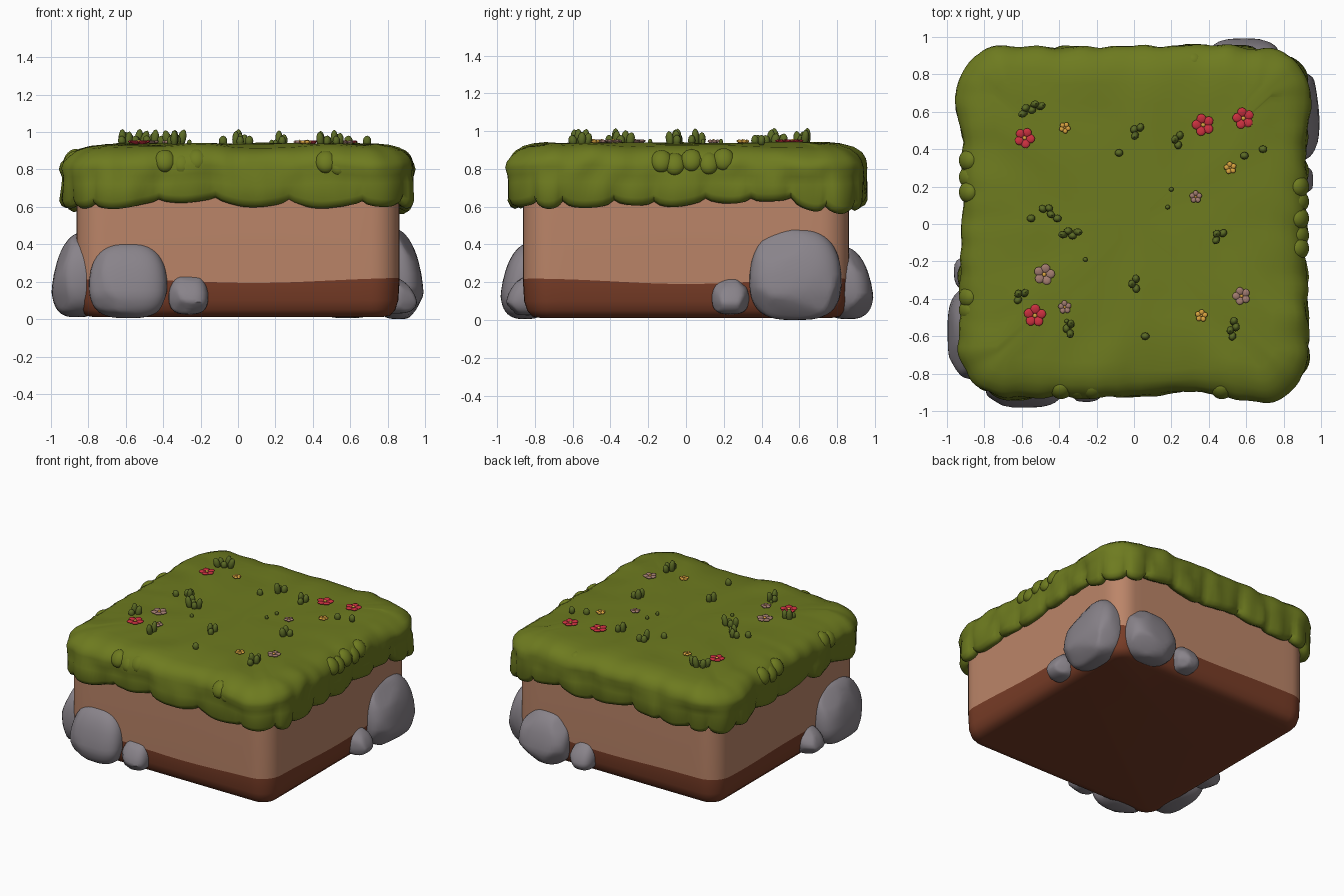
import bpy, bmesh, math, random
from mathutils import Vector, Matrix, noise

if "Cube" in bpy.data.objects:
    bpy.data.objects.remove(bpy.data.objects["Cube"])

random.seed(7)


def material(name, rgb):
    m = bpy.data.materials.new(name)
    m.diffuse_color = (*rgb, 1)
    m.use_nodes = True
    m.node_tree.nodes["Principled BSDF"].inputs["Base Color"].default_value = m.diffuse_color
    return m


GRASS = material("grass green", (0.155, 0.198, 0.014))
BLADE = material("dark blade green", (0.105, 0.145, 0.018))
DIRT = material("light dirt", (0.50, 0.235, 0.14))
SOIL = material("dark soil", (0.19, 0.046, 0.02))
STONE = material("grey stone", (0.25, 0.228, 0.255))
RED = material("red petals", (0.60, 0.03, 0.05))
YELLOW = material("yellow petals", (0.70, 0.37, 0.05))
PINK = material("dusty pink petals", (0.36, 0.20, 0.16))


def finish(name, bm, mats, angle=40):
    bmesh.ops.recalc_face_normals(bm, faces=bm.faces[:])
    me = bpy.data.meshes.new(name)
    for f in bm.faces:
        f.smooth = True
    bm.to_mesh(me)
    bm.free()
    for m in mats:
        me.materials.append(m)
    me.set_sharp_from_angle(angle=math.radians(angle))
    ob = bpy.data.objects.new(name, me)
    bpy.context.collection.objects.link(ob)
    return ob


def outline(a, r, n_side, n_corner):
    """Rounded square, counter-clockwise: list of (point, outward normal)."""
    pts = []
    for q in range(4):
        rot = Matrix.Rotation(q * math.pi / 2, 2)
        for i in range(n_side):
            y = -(a - r) + 2 * (a - r) * i / n_side
            pts.append((rot @ Vector((a, y)), rot @ Vector((1, 0))))
        for i in range(n_corner):
            t = math.pi / 2 * i / n_corner
            n = Vector((math.cos(t), math.sin(t)))
            pts.append((rot @ (Vector((a - r, a - r)) + n * r), rot @ n))
    return pts


def loft(bm, rings, mat_of_band=None, cap_start=False, cap_end=False):
    vs = [[bm.verts.new(p) for p in ring] for ring in rings]
    for k in range(len(vs) - 1):
        for i in range(len(vs[k])):
            j = (i + 1) % len(vs[k])
            f = bm.faces.new((vs[k][i], vs[k][j], vs[k + 1][j], vs[k + 1][i]))
            if mat_of_band:
                f.material_index = mat_of_band(k)
    for flag, ring, k in ((cap_start, vs[0], 0), (cap_end, vs[-1], len(vs) - 2)):
        if flag:
            f = bm.faces.new(ring)
            f.material_index = mat_of_band(k) if mat_of_band else 0


# Earth block: dark soil below a wavy line, light dirt above
bm = bmesh.new()
base = outline(0.863, 0.15, 20, 8)
rings = []
for inset, z in ((0.10, 0.01), (0.05, 0.018), (0.022, 0.05), (0.006, 0.10), (0, None), (0, 0.72)):
    ring = []
    for p, n in base:
        q = p - n * inset
        wave = 0.198 + 0.012 * math.sin(5.5 * p.x + 0.9) * math.cos(5 * p.y) + 0.035 * (p.x * p.y) ** 2
        ring.append((q.x, q.y, wave if z is None else z))
    rings.append(ring)
loft(bm, rings, lambda k: 0 if k < 4 else 1, True, True)
finish("earth_block", bm, [SOIL, DIRT])

# Grass cap: rounded mat with plump drooping lobes along its lower edge
bm = bmesh.new()
base = outline(0.885, 0.22, 44, 18)
count = len(base)
lobes, i = [], 0
while i < count:
    w = min(random.randint(7, 13), count - i)
    if count - i - w < 6:
        w = count - i
    depth, push = random.uniform(0.022, 0.045), random.uniform(0.010, 0.022)
    for k in range(w):
        s = max(0, 1 - (2 * k / w - 1) ** 2) ** 0.65
        x, y = base[i + k][0]
        swell = 0.03 * noise.noise(Vector((x * 3.2, y * 3.2, 9)))
        corner = min(1, max(0, abs(x * y) - 0.45) / 0.22)
        lobes.append((depth * s + swell + 0.025 * corner, push * s, corner))
    i += w
rows = ((-0.09, 0.06, None), (-0.035, 0.012, None), (-0.01, 0.0, None), (0.014, 0.012, None),
        (0.028, 0.04, None), (0.030, 0, 0.725), (0.034, 0, 0.77), (0.044, 0, 0.815), (0.040, 0, 0.85),
        (0.016, 0, 0.884), (-0.025, 0, 0.911), (-0.08, 0, 0.926), (-0.15, 0, 0.933))
rings = []
for k, (off, dz, z) in enumerate(rows):
    ring = []
    fade = max(0, 1 - max(0, k - 4) / 4)
    for (p, n), (dep, push, corner) in zip(base, lobes):
        wob = 0.035 * noise.noise(Vector((p.x * 3, p.y * 3, 1.7 + (z or 0.68) * 2)))
        wob += 0.018 * noise.noise(Vector((p.x * 9, p.y * 9, (z or 0.68) * 9)))
        q = p + n * (off + push * fade * (k > 0) + (wob + 0.012 * corner) * (k > 0))
        if z is None:
            zz = 0.636 - dep + dz
        else:
            zz = z + 0.016 * noise.noise(Vector((p.x * 4, p.y * 4, 5)))
            zz -= 0.022 * corner * max(0, 1 - abs(k - 9) / 4)
        ring.append((q.x, q.y + 0.012, zz))
    rings.append(ring)
last = rings[-1]
for s in (0.87, 0.7, 0.5, 0.3, 0.12):
    rings.append([(x * s, y * s, 0.936 + 0.012 * noise.noise(Vector((x * s * 4, y * s * 4, 5))))
                  for x, y, z in last])
loft(bm, rings, cap_end=True)
finish("grass_cap", bm, [GRASS], 60)


def blob(bm, pos, size, rot=Matrix(), mat=0, sub=2):
    m = Matrix.Translation(pos) @ rot @ Matrix.Diagonal((*size, 1))
    r = bmesh.ops.create_icosphere(bm, subdivisions=sub, radius=1, matrix=m)
    for f in {f for v in r["verts"] for f in v.link_faces}:
        f.material_index = mat


# Leafy folds on the rim, side by side: (position along side, height)
bm = bmesh.new()
folds = ((-0.39, 0.835), (-0.30, 0.82), (-0.22, 0.84), (0.47, 0.83), (0.54, 0.815))
for q in range(4):
    rot = Matrix.Rotation(q * math.pi / 2, 4, "Z")
    tilt = rot @ Matrix.Rotation(-0.55, 4, "X")
    for x, z in folds:
        x += (0, 0.42, -0.1, 0.05)[q] if x < 0 else (0, -0.6, 0.1, -0.08)[q]
        blob(bm, rot @ Vector((x, -0.885, z + 0.01)), (0.058, 0.045, 0.065), tilt, sub=3)
finish("rim_folds", bm, [GRASS])


# Boulders: squarish chipped blobs, leaning inward at the top
def boulder(name, side, u, half_w, reach, z0, z1, pinch=0.17):
    """side = quarter turns from the front; u = position along that side."""
    bm = bmesh.new()
    bmesh.ops.create_icosphere(bm, subdivisions=4, radius=1)
    cuts = []
    for _ in range(8):
        d = Vector((random.uniform(-1, 1), random.uniform(-1, 0.2), random.uniform(-0.7, 0.9))).normalized()
        cuts.append((d, random.uniform(0.98, 1.08)))
    for v in bm.verts:
        c = Vector([math.copysign(abs(a) ** 0.66, a) for a in v.co])
        for d, lim in cuts:
            over = c.dot(d) - lim
            if over > 0:
                c -= d * over * 0.75
        v.co = c
    lo = [min(v.co[k] for v in bm.verts) for k in range(3)]
    hi = [max(v.co[k] for v in bm.verts) for k in range(3)]
    rot = Matrix.Rotation(side * math.pi / 2, 3, "Z")
    depth, h = (reach - 0.72) / 2, (z1 - z0) / 2
    for v in bm.verts:
        x, y, z = [2 * (v.co[k] - lo[k]) / (hi[k] - lo[k]) - 1 for k in range(3)]
        taper = 1 - pinch * max(0, z + 0.1) ** 1.5
        yy = y * depth * taper + 0.035 * max(0, z + 0.4)
        v.co = rot @ Vector((u + x * half_w * taper, -0.72 - depth + yy, z0 + h + z * h))
    finish(name, bm, [STONE], 35)


boulder("front_boulder", 0, -0.587, 0.210, 0.985, 0.005, 0.41)
boulder("front_small_stone", 0, -0.265, 0.107, 0.955, 0.025, 0.255, 0.3)
boulder("right_boulder", 1, 0.58, 0.245, 0.995, 0.0, 0.485)
boulder("right_small_stone", 1, 0.235, 0.099, 0.96, 0.03, 0.23, 0.25)
boulder("back_boulder", 2, -0.585, 0.20, 0.995, 0.005, 0.39)
boulder("back_small_stone", 2, -0.265, 0.095, 0.96, 0.03, 0.24, 0.28)
boulder("left_boulder", 3, 0.585, 0.245, 1.0, 0.01, 0.465)
boulder("left_small_stone", 3, 0.26, 0.10, 0.965, 0.03, 0.23, 0.25)

# Grass tufts: clusters of stubby upright blades (x, y, blade count, heading)
bm = bmesh.new()
tufts = ((-0.55, 0.62, 5, 0.4), (0.01, 0.50, 3, 1.0), (-0.08, 0.38, 1, 0), (0.23, 0.45, 3, 1.4),
         (0.59, 0.365, 1, 0), (0.69, 0.40, 1, 0), (-0.46, 0.075, 3, -0.6), (-0.55, 0.03, 1, 0),
         (-0.41, 0.03, 1, 0), (-0.34, -0.05, 4, -0.1), (0.45, -0.06, 3, 0.8), (0.0, -0.32, 3, 1.6),
         (-0.61, -0.38, 3, 0.8), (-0.35, -0.56, 3, 1.5), (0.06, -0.60, 1, 0), (0.53, -0.56, 4, 1.2))
for x, y, n, turn in tufts:
    for k in range(n):
        d = (k - (n - 1) / 2) * 0.026
        e = (0.011 if k % 2 else -0.011) * (n > 1)
        tilt = Matrix.Rotation(turn, 4, "Z") @ Matrix.Rotation(d * 6, 4, "Y")
        h = random.uniform(0.028, 0.052) if n > 1 else 0.03
        c, s = math.cos(turn), math.sin(turn)
        blob(bm, (x + d * c - e * s, y + d * s + e * c, 0.93 + h * 0.7), (0.023, 0.02, h), tilt)
# tiny sprouts
for x, y in ((0.2, 0.185), (0.18, 0.09), (-0.26, -0.19), (-0.36, -0.52)):
    blob(bm, (x, y, 0.942), (0.013, 0.012, 0.018))
finish("grass_tufts", bm, [BLADE])


# Flowers: five flat, broad petals around a yellow centre
def flowers(name, mat, spots):
    bm = bmesh.new()
    for x, y, r in spots:
        turn = random.uniform(0, 2)
        for k in range(5):
            rot = Matrix.Rotation(turn + k * math.tau / 5, 4, "Z")
            p = Vector((x, y, 0.946)) + rot @ Vector((r * 0.56, 0, 0))
            blob(bm, p, (r * 0.46, r * 0.44, 0.009), rot @ Matrix.Rotation(-0.15, 4, "Y"))
        blob(bm, (x, y, 0.951), (r * 0.2, r * 0.2, 0.008), mat=1)
    finish(name, bm, [mat, YELLOW])


flowers("red_flowers", RED, ((-0.585, 0.46, 0.055), (0.37, 0.53, 0.06),
                             (0.585, 0.565, 0.058), (-0.53, -0.49, 0.06)))
flowers("yellow_flowers", YELLOW, ((-0.37, 0.515, 0.031), (0.515, 0.30, 0.034), (0.36, -0.49, 0.034)))
flowers("pink_flowers", PINK, ((0.33, 0.145, 0.034), (-0.48, -0.27, 0.057),
                               (-0.37, -0.445, 0.036), (0.575, -0.385, 0.048)))
